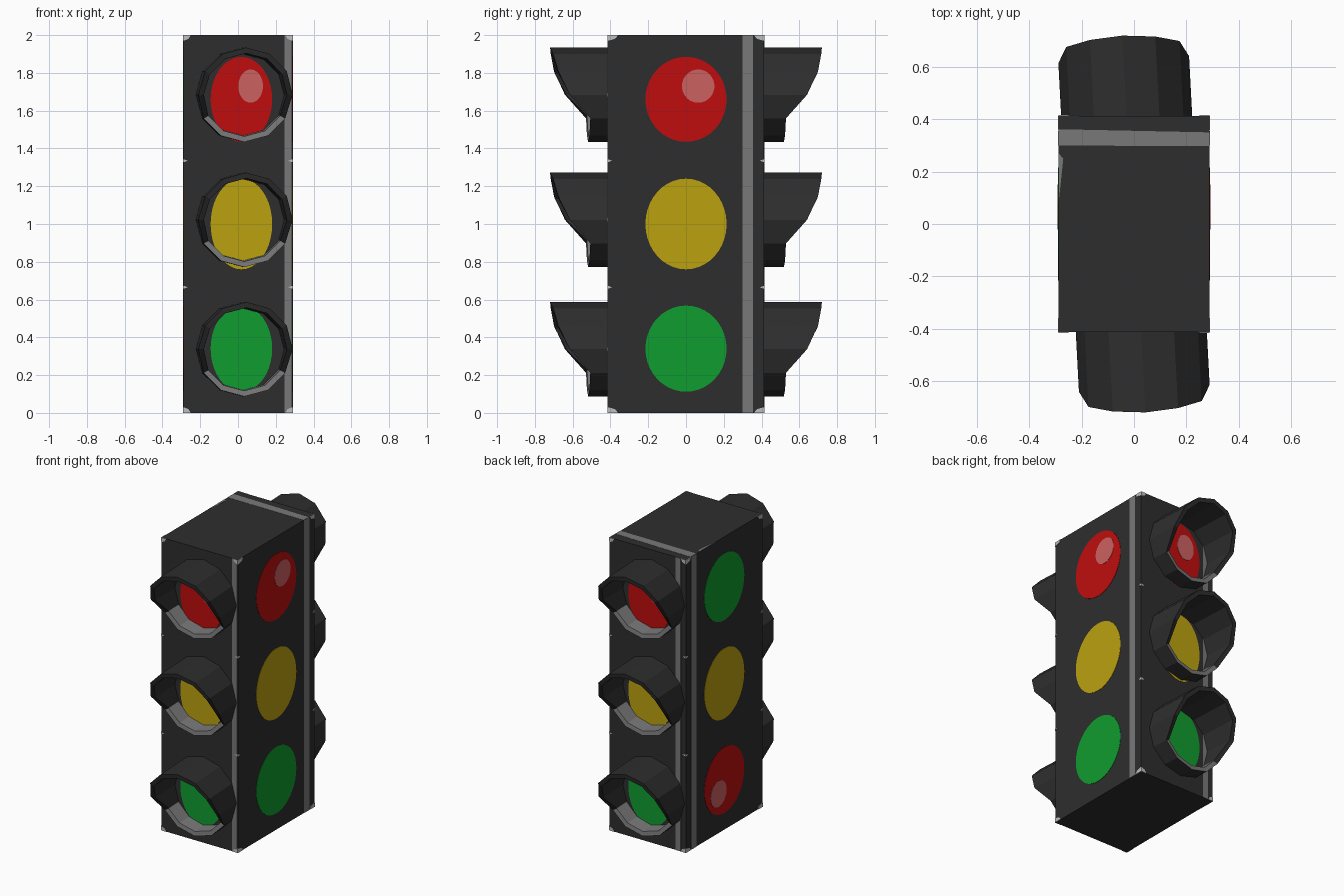
import bpy, bmesh, math
from mathutils import Matrix, Vector

if "Cube" in bpy.data.objects:
    bpy.data.objects.remove(bpy.data.objects["Cube"])


def material(name, rgb):
    m = bpy.data.materials.new(name)
    m.diffuse_color = (*rgb, 1)
    m.use_nodes = True
    m.node_tree.nodes["Principled BSDF"].inputs["Base Color"].default_value = m.diffuse_color
    return m


DARK = material("charcoal housing", (0.027, 0.027, 0.027))
GREY = material("worn grey", (0.19, 0.19, 0.19))
PALE = material("chipped pale grey", (0.52, 0.52, 0.52))
RED = material("red lens", (0.52, 0.004, 0.004))
YELLOW = material("yellow lens", (0.50, 0.36, 0.005))
GREEN = material("green lens", (0.005, 0.335, 0.028))
SHINE = material("pink highlight", (0.60, 0.12, 0.12))

HX, HY = 0.288, 0.413          # half width and half depth of the housing
X, Y, Z = Vector((1, 0, 0)), Vector((0, 1, 0)), Vector((0, 0, 1))


def make_object(name, bm, mats):
    bmesh.ops.recalc_face_normals(bm, faces=bm.faces)
    me = bpy.data.meshes.new(name)
    bm.to_mesh(me)
    bm.free()
    for m in mats:
        me.materials.append(m)
    ob = bpy.data.objects.new(name, me)
    bpy.context.collection.objects.link(ob)
    return ob


def frame(u, v, distance):
    """Matrix whose local z points out of one side of the housing."""
    n = u.cross(v)
    o = n * distance + Z
    return Matrix([(u[i], v[i], n[i], o[i]) for i in range(3)] + [(0, 0, 0, 1)])


def plate(name, fr, pts, mat, thick=0.002):
    """Thin painted detail from an outline in (u, v)."""
    bm = bmesh.new()
    low = [bm.verts.new(fr @ Vector((u, v, -0.001))) for u, v in pts]
    top = [bm.verts.new(fr @ Vector((u, v, thick))) for u, v in pts]
    bm.faces.new(low)
    bm.faces.new(top)
    for i in range(len(pts)):
        j = (i + 1) % len(pts)
        bm.faces.new((low[i], low[j], top[j], top[i]))
    return make_object(name, bm, [mat])


def rect(u0, u1, v0, v1):
    return [(u0, v0), (u1, v0), (u1, v1), (u0, v1)]


def ellipse(cu, cv, ru, rv, n=40):
    return [(cu + ru * math.cos(i * math.tau / n), cv + rv * math.sin(i * math.tau / n))
            for i in range(n)]


FRONT, BACK = frame(X, Z, HY), frame(-X, Z, HY)
RIGHT, LEFT = frame(Y, Z, HX), frame(Y, -Z, HX)   # the left side is upside down
TOP = frame(X, Y, 1.0)

# Housing box
bm = bmesh.new()
bmesh.ops.create_cube(bm, size=1, matrix=Matrix.Translation(Z) @
                      Matrix.Diagonal((2 * HX, 2 * HY, 2, 1)))
make_object("housing", bm, [DARK])

# Lenses, stripes and worn corners on all four sides
LENSES = (("red", RED, 0.66, 0.225), ("yellow", YELLOW, 0.0, 0.24), ("green", GREEN, -0.66, 0.228))
SIDES = (
    # name, frame, half width, lens centre, lens half width, stripe range
    ("front", FRONT, HX, 0.018, 0.163, (0.245, 0.284)),
    ("back", BACK, HX, 0.018, 0.163, (0.21, 0.25)),
    ("right", RIGHT, HY, 0.0, 0.215, (0.30, 0.355)),
    ("left", LEFT, HY, 0.0, 0.215, (0.30, 0.355)),
)
for side, fr, half, cu, ru, (s0, s1) in SIDES:
    for label, mat, cv, rv in LENSES:
        plate(f"{side}_{label}_lens", fr, ellipse(cu, cv, ru, rv), mat)
    plate(f"{side}_highlight", fr, ellipse(cu + ru * 0.3, 0.73, ru * 0.4, 0.088), SHINE, 0.004)
    plate(f"{side}_stripe", fr, rect(s0, s1, -1, 1), GREY)
    w = half * 0.13
    for s in (-1, 1):
        e = s * half
        for t in (-1, 1):
            plate(f"{side}_worn_corner", fr,
                  [(e, t), (e - s * w, t), (e - s * w * 0.7, t * 0.98), (e, t * 0.97)], PALE, 0.003)
            plate(f"{side}_edge_chip", fr,
                  [(e, t * 0.335 - 0.008), (e, t * 0.335 + 0.008), (e - s * 0.022, t * 0.335)],
                  PALE, 0.003)

# Grey band and worn sliver on the top
plate("top_stripe", TOP, [(-HX, 0.30), (HX, 0.297), (HX, 0.35), (-HX, 0.362)], GREY, 0.001)
plate("top_worn_edge", TOP, [(-HX, 0.08), (-0.27, 0.25), (-HX, 0.27)], GREY, 0.001)

# Visors: 12-sided hoods, short below and long above
SIDES_N = 12


def reach(angle):
    deg = math.degrees(angle)
    s = math.sin(angle)
    if s < -0.4:
        return 0.105
    return {0: 0.215, 1: 0.275, 2: 0.297, 3: 0.307}[round(math.degrees(math.asin(max(-1, min(1, s)))) / 30)]


def visor(name, fr, cv):
    bm = bmesh.new()
    place = fr @ Matrix.Translation((0.028, cv, 0)) @ Matrix.Rotation(math.radians(3), 4, 'Y')
    rings = []
    for i in range(SIDES_N):
        a = i * math.tau / SIDES_N
        c, s, d = math.cos(a), math.sin(a), reach(a)
        # outer base, outer lip, inner lip, inner base
        section = ((0.250, -0.03), (0.250, d), (0.220, d - 0.004), (0.215, -0.03))
        rings.append([bm.verts.new(place @ Vector((r * c, r * s, z))) for r, z in section])
    for i in range(SIDES_N):
        p, q = rings[i], rings[(i + 1) % SIDES_N]
        low = math.sin((i + 0.5) * math.tau / SIDES_N) < -0.5
        for k in range(4):
            f = bm.faces.new((p[k], q[k], q[(k + 1) % 4], p[(k + 1) % 4]))
            # lip and inside floor of the lower part are grey
            f.material_index = 1 if low and k in (1, 2) else 0
    make_object(name, bm, [DARK, GREY])


for side, fr in (("front", FRONT), ("back", BACK)):
    for label, cv in (("upper", 0.684), ("middle", 0.022), ("lower", -0.663)):
        visor(f"{side}_{label}_visor", fr, cv)
